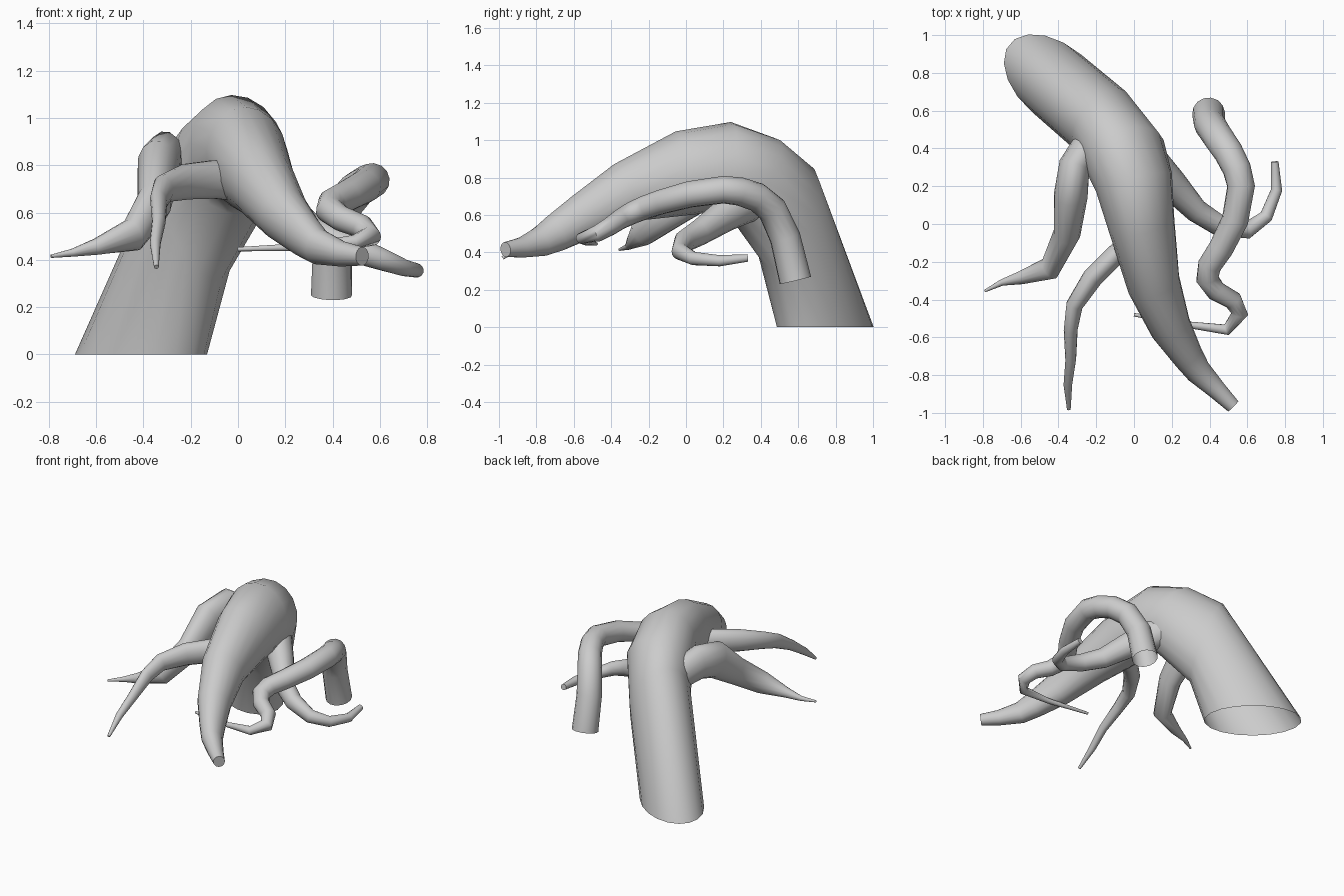
import bpy, bmesh, math
from mathutils import Vector

cube = bpy.data.objects.get("Cube")
if cube:
    bpy.data.objects.remove(cube, do_unlink=True)

bark = bpy.data.materials.new("grey_bark")
bark.use_nodes = True
grey = (0.6, 0.6, 0.6, 1)
bark.diffuse_color = grey
bark.node_tree.nodes["Principled BSDF"].inputs["Base Color"].default_value = grey


def root(name, path, sides=14, facing={}):
    """Sweep an oval along path; each stop is (x, y, z, half width, half height).
    facing overrides the direction a ring looks along."""
    pts = [Vector(p[:3]) for p in path]
    bm = bmesh.new()
    rings = []
    side = None
    for i, p in enumerate(path):
        before = (pts[i] - pts[max(i - 1, 0)]).normalized()
        after = (pts[min(i + 1, len(pts) - 1)] - pts[i]).normalized()
        along = Vector(facing.get(i, before + after)).normalized()
        # Carry the side direction along the path so the tube does not twist
        if side is None:
            flat = after.cross(Vector((0, 0, 1)))
            side = flat if flat.length > 0.1 else Vector((1, 0, 0))
        side = (side - along * side.dot(along)).normalized()
        up = side.cross(along)
        ring = []
        for k in range(sides):
            a = math.tau * k / sides
            ring.append(bm.verts.new(pts[i] + side * math.cos(a) * p[3] + up * math.sin(a) * p[-1]))
        rings.append(ring)
    for low, high in zip(rings, rings[1:]):
        for k in range(sides):
            n = (k + 1) % sides
            bm.faces.new((low[k], low[n], high[n], high[k]))
    bm.faces.new(rings[-1])
    bmesh.ops.recalc_face_normals(bm, faces=bm.faces)
    mesh = bpy.data.meshes.new(name)
    bm.to_mesh(mesh)
    bm.free()
    mesh.materials.append(bark)
    obj = bpy.data.objects.new(name, mesh)
    bpy.context.collection.objects.link(obj)
    bpy.ops.object.select_all(action="DESELECT")
    obj.select_set(True)
    bpy.context.view_layer.objects.active = obj
    bpy.ops.object.shade_smooth_by_angle(angle=math.radians(60))


# Thick arching root, cut level at the ground
root("main_root", [
    (-.41, .745, 0, .2, .325), (-.175, .545, .6, .205, .305),
    (-.05, .365, .8, .22, .25), (0, .22, .86, .205, .24), (.04, 0, .825, .175, .23),
    (.105, -.32, .72, .14, .165), (.195, -.55, .59, .108, .125), (.285, -.7, .5, .08, .1),
    (.34, -.78, .455, .068, .08), (.44, -.88, .425, .05, .055), (.525, -.965, .415, .038, .04)],
    sides=18, facing={0: (0, 0, 1), 1: (.72, -.6, .37)})

# Right rear branch that drops and turns outward
root("right_rear_branch", [
    (-.22, .46, .74, .08, .1), (-.315, .31, .825, .083, .12), (-.335, .15, .79, .09, .125),
    (-.355, -.05, .64, .072, .095), (-.445, -.235, .505, .06, .075), (-.6, -.285, .455, .035, .035),
    (-.7, -.31, .43, .017, .017), (-.79, -.355, .415, .007, .007)])

# Right front branch with a drooping tip
root("right_front_branch", [
    (.02, -.08, .73, .06, .085), (-.1, -.165, .74, .055, .083), (-.22, -.285, .73, .055, .077),
    (-.315, -.43, .7, .045, .06), (-.335, -.56, .65, .036, .05), (-.335, -.72, .56, .028, .035),
    (-.35, -.85, .47, .023, .025), (-.345, -.98, .37, .01, .01)])

# Left branch that hooks back
root("left_hooked_branch", [
    (.04, .38, .7, .1, .12), (.2, .21, .6, .083, .09), (.33, .07, .505, .063, .07),
    (.45, -.007, .46, .057, .06), (.6, -.033, .405, .045, .048), (.7, .04, .367, .036, .036),
    (.755, .18, .355, .03, .03), (.745, .33, .37, .02, .02)])

# Separate winding root that rises, arches and tapers to a thin tip
root("winding_root", [
    (.395, .585, .25, .087), (.4, .53, .48, .083), (.445, .46, .63, .08), (.5, .38, .695, .078),
    (.545, .29, .725, .076), (.567, .2, .735, .074), (.535, .02, .71, .071),
    (.46, -.13, .67, .066), (.4, -.22, .64, .063), (.388, -.29, .61, .06),
    (.435, -.355, .575, .054), (.525, -.405, .54, .05), (.56, -.475, .5, .045),
    (.49, -.56, .475, .03), (.3, -.535, .455, .018), (0, -.48, .445, .009)])
